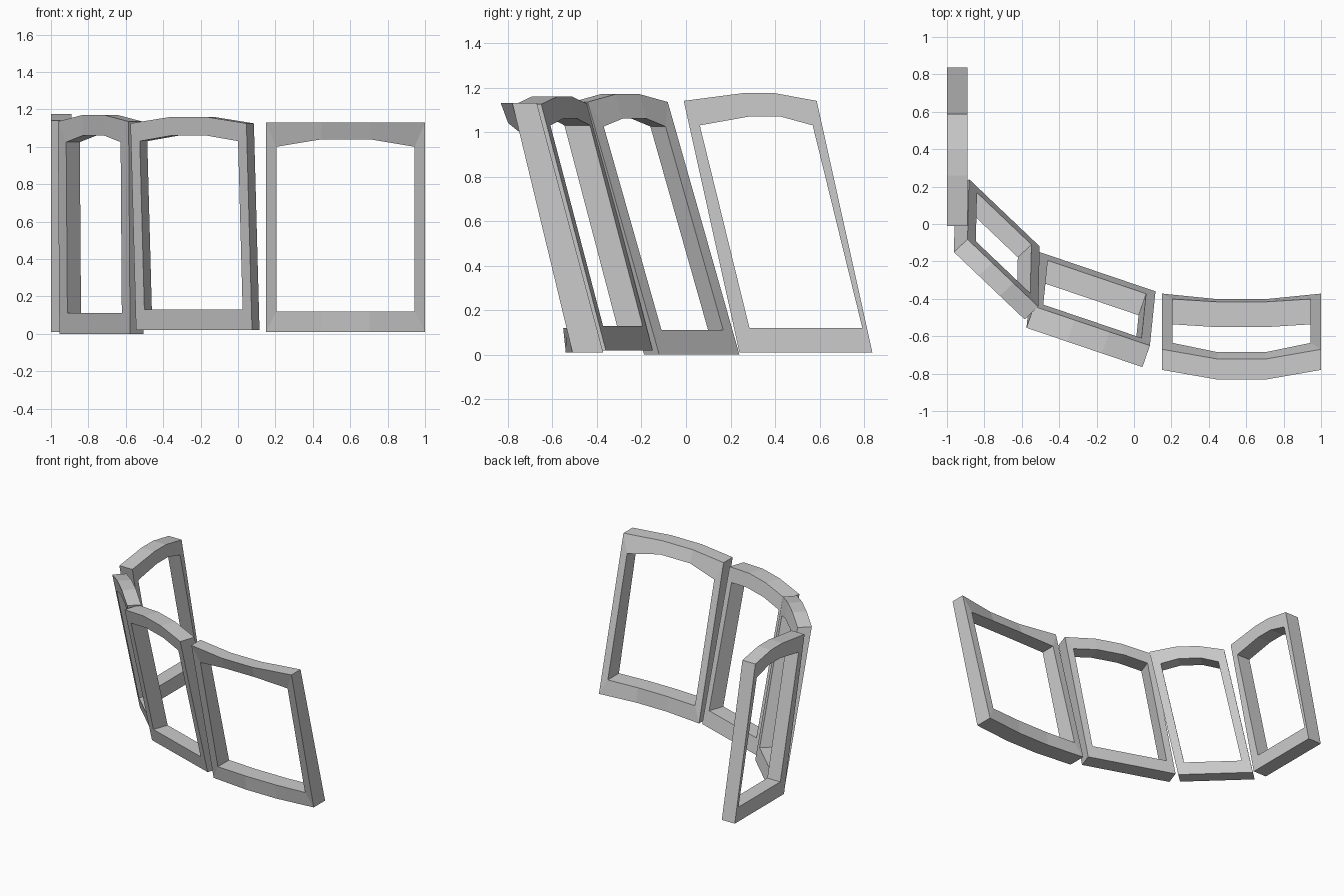
import bpy, bmesh
from mathutils import Vector

if "Cube" in bpy.data.objects:
    bpy.data.objects.remove(bpy.data.objects["Cube"])


def window_frame(name, start, along, thick, lean_back, lean_front, z0, z1, side, rail_low, rail_top,
                 rise_out=0.0, rise_in=0.0, flat=(0.35, 0.65), lean_from=None,
                 bulge=(0, 0, 0, 0)):
    """Leaning arched frame. start = back corner at the foot; all plan vectors are (x, y).
    bulge = forward bow of the middle: outer low, outer top, inner low, inner top."""
    start, along, thick = Vector(start), Vector(along), Vector(thick)
    lean_back, lean_front = Vector(lean_back), Vector(lean_front)
    lf = z0 if lean_from is None else lean_from
    s = side / along.length
    bm = bmesh.new()

    def loop(inner, front):
        a, b = (s, 1 - s) if inner else (0, 1)
        low = z0 + rail_low if inner else z0
        top = z1 - rail_top if inner else z1
        rise = rise_in if inner else rise_out
        f1, f2 = flat
        b_low, b_top = bulge[2:] if inner else bulge[:2]
        pts = [(a, low, 0, 0), (f1, low, 0, b_low), (f2, low, 0, b_low), (b, low, 0, 0),
               (b, top, 0, 0), (f2, top, rise, b_top), (f1, top, rise, b_top), (a, top, 0, 0)]
        out = []
        for u, z, r, bow in pts:
            t = max(0, (z - lf) / (z1 - lf))
            p = start + along * u + (lean_front if front else lean_back) * t
            if front:
                p = p + thick
            if bow:
                p = p + thick.normalized() * bow
            out.append(bm.verts.new((p.x, p.y, z + r)))
        return out

    # four matching loops joined into a closed ring
    rings = [loop(False, False), loop(False, True), loop(True, True), loop(True, False)]
    for k in range(4):
        r, q = rings[k], rings[(k + 1) % 4]
        for i in range(8):
            j = (i + 1) % 8
            bm.faces.new((r[i], r[j], q[j], q[i]))
    bmesh.ops.recalc_face_normals(bm, faces=bm.faces)
    me = bpy.data.meshes.new(name)
    bm.to_mesh(me)
    bm.free()
    ob = bpy.data.objects.new(name, me)
    bpy.context.collection.objects.link(ob)
    return ob


# front window, bowed forward in the middle
window_frame("front_window_frame", (0.15, -0.372), (0.85, 0), (0, -0.138),
             (0, -0.298), (0, -0.27), 0.01, 1.13, 0.055, 0.11, 0.13,
             rise_in=0.04, bulge=(0.03, 0.052, 0.015, 0.05))

# middle window, turned slightly
window_frame("middle_window_frame", (-0.505, -0.15), (0.62, -0.21), (-0.04, -0.115),
             (-0.03, -0.29), (-0.03, -0.29), 0.02, 1.125, 0.05, 0.11, 0.095,
             rise_out=0.035, rise_in=0.03)

# corner window, turned further
window_frame("corner_window_frame", (-0.882, 0.24), (0.378, -0.36), (-0.073, -0.068),
             (-0.008, -0.322), (-0.008, -0.322), 0.0, 1.135, 0.06, 0.11, 0.11,
             rise_out=0.035, rise_in=0.035)

# side window, flat and facing sideways with an upright foot
window_frame("side_window_frame", (-0.89, 0.24), (0, 0.597), (-0.11, 0),
             (0, -0.25), (0, -0.25), 0.01, 1.14, 0.045, 0.11, 0.11,
             rise_out=0.035, rise_in=0.04, flat=(0.45, 0.68), lean_from=0.12)
